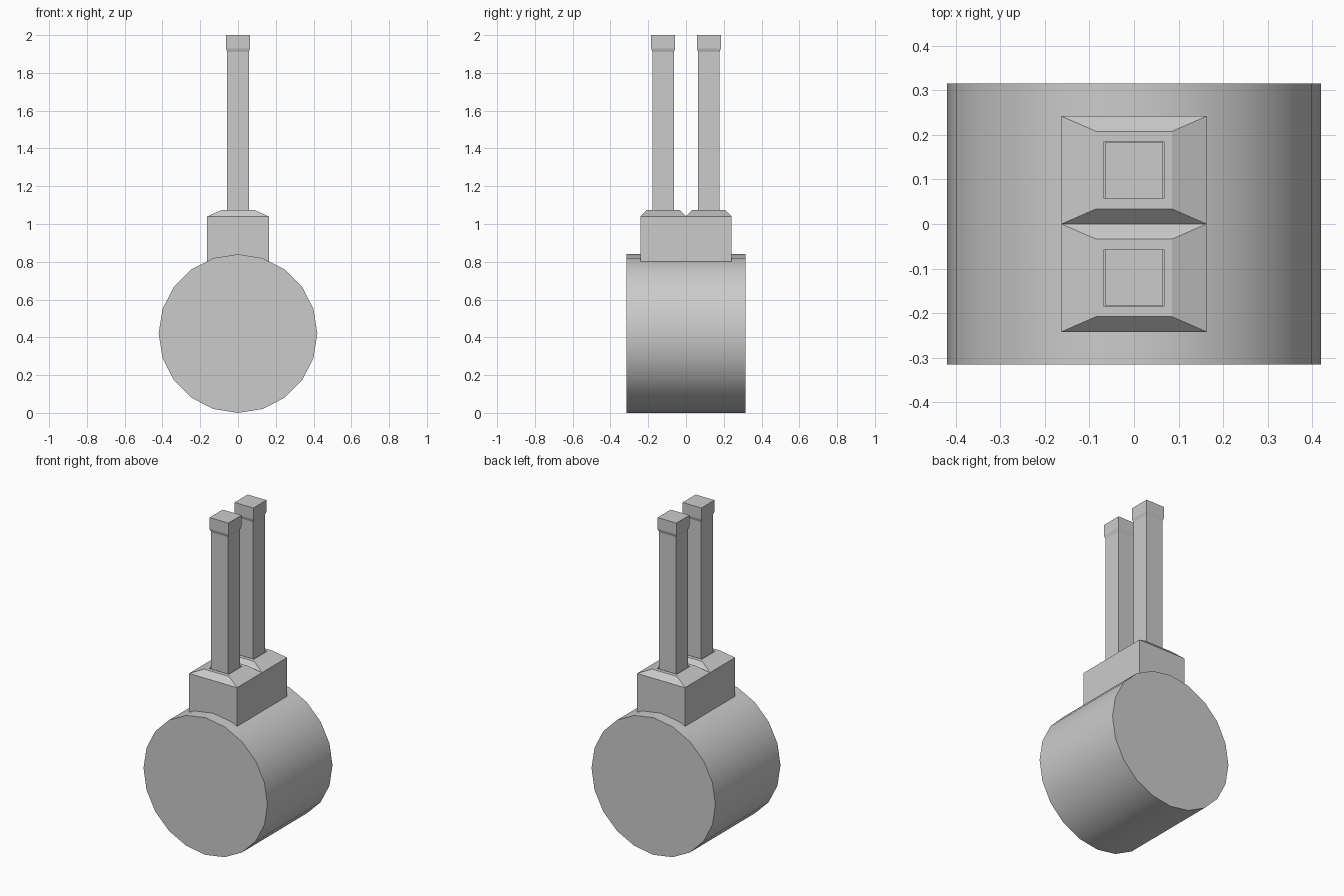
import bpy, bmesh, math
from mathutils import Matrix

if "Cube" in bpy.data.objects:
    bpy.data.objects.remove(bpy.data.objects["Cube"])

PITCH = 0.121  # y offset of each socket and prong


def finish(bm, name):
    bmesh.ops.recalc_face_normals(bm, faces=bm.faces)
    mesh = bpy.data.meshes.new(name)
    bm.to_mesh(mesh)
    bm.free()
    obj = bpy.data.objects.new(name, mesh)
    bpy.context.collection.objects.link(obj)
    return obj


def loft(bm, sections, cy=0.0):
    """Stack rectangles (half x, half y, z) into a closed skin."""
    rings = [[bm.verts.new((sx * hx, cy + sy * hy, z))
              for sx, sy in ((-1, -1), (1, -1), (1, 1), (-1, 1))]
             for hx, hy, z in sections]
    for a, b in zip(rings, rings[1:]):
        for i in range(4):
            j = (i + 1) % 4
            bm.faces.new((a[i], a[j], b[j], b[i]))
    bm.faces.new(rings[0])
    bm.faces.new(rings[-1])


# Round drum lying along y, smooth side and flat ends
bm = bmesh.new()
turn = Matrix.Translation((0, 0, 0.42)) @ Matrix.Rotation(math.pi / 2, 4, 'X')
bmesh.ops.create_cone(bm, cap_ends=True, segments=20, radius1=0.42,
                      radius2=0.42, depth=0.63, matrix=turn)
drum = finish(bm, "drum")
bpy.context.view_layer.objects.active = drum
drum.select_set(True)
bpy.ops.object.shade_smooth_by_angle(angle=math.radians(35))

# Socket block: two chamfered halves, each with a square recess in its top
bm = bmesh.new()
for side in (-1, 1):
    loft(bm, [(0.163, 0.121, 0.80), (0.163, 0.121, 1.04),
              (0.085, 0.087, 1.075), (0.067, 0.064, 1.075),
              (0.067, 0.064, 1.035)], side * PITCH)
bmesh.ops.remove_doubles(bm, verts=bm.verts, dist=1e-4)
# Drop the inner wall shared by the two halves, then merge the flat sides
wall = [f for f in bm.faces if all(abs(v.co.y) < 1e-4 for v in f.verts)]
bmesh.ops.delete(bm, geom=wall, context='FACES')
bmesh.ops.dissolve_limit(bm, angle_limit=0.01, verts=bm.verts,
                         edges=[e for e in bm.edges if len(e.link_faces) == 2
                                and all(v.co.z < 1.041 for v in e.verts)])
finish(bm, "socket_block")

# Square prongs with slightly wider heads
for side, name in ((-1, "front_prong"), (1, "back_prong")):
    bm = bmesh.new()
    loft(bm, [(0.057, 0.057, 1.03), (0.057, 0.057, 1.91),
              (0.0635, 0.0635, 1.93), (0.0635, 0.0635, 2.0)], side * PITCH)
    finish(bm, name)
